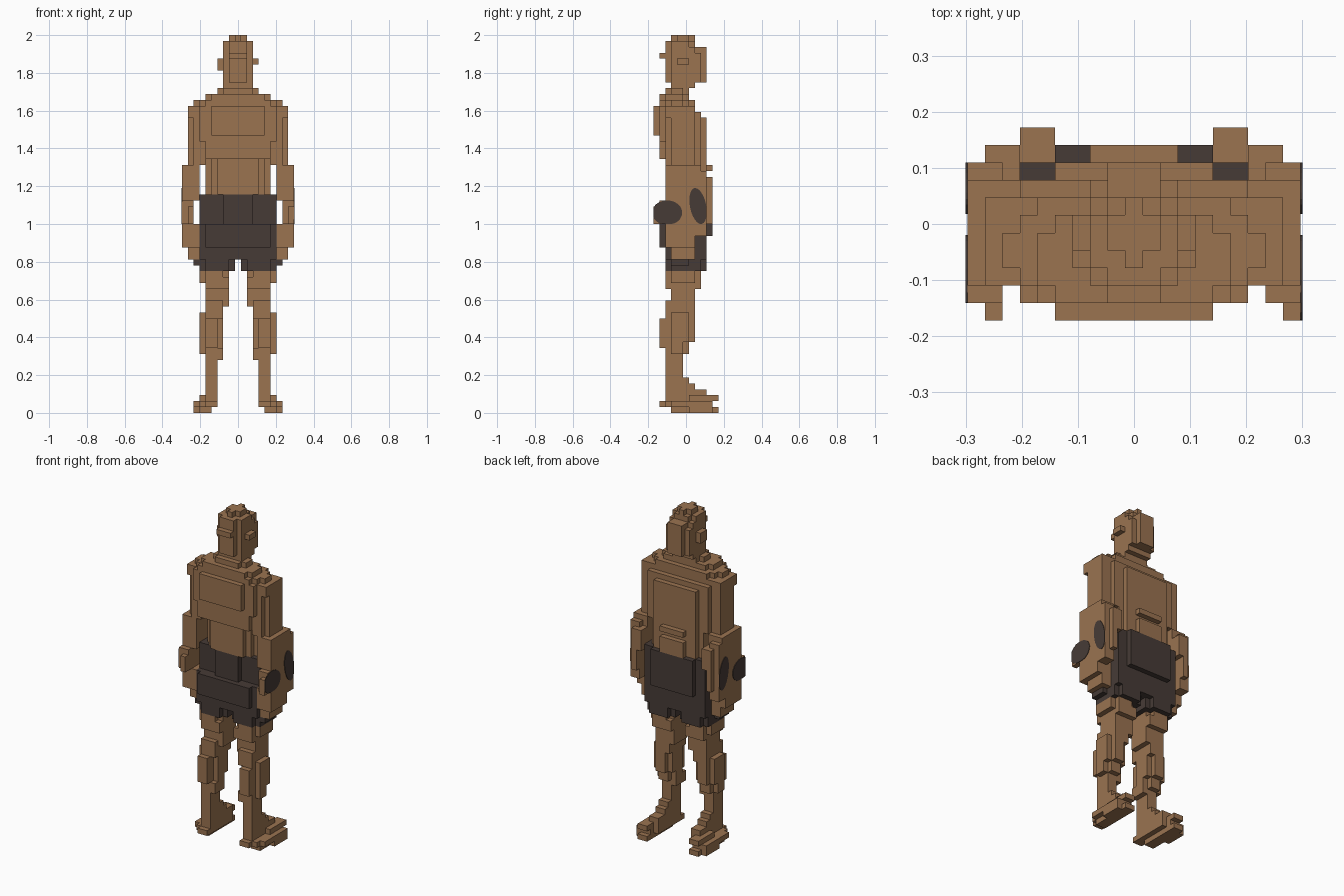
import bpy, bmesh
from math import cos, sin, pi
from mathutils import Vector

if "Cube" in bpy.data.objects:
    bpy.data.objects.remove(bpy.data.objects["Cube"], do_unlink=True)

UNIT = 1 / 32  # edge of one block


def make_material(name, colour):
    mat = bpy.data.materials.new(name)
    mat.use_nodes = True
    mat.diffuse_color = (*colour, 1)
    mat.node_tree.nodes["Principled BSDF"].inputs["Base Color"].default_value = (*colour, 1)
    return mat


skin = make_material("warm_brown_skin", (0.325, 0.172, 0.081))
cloth = make_material("dark_cloth", (0.062, 0.044, 0.037))


def slab(x, y, z, cut=0):
    """Block cells in inclusive ranges, with stepped vertical corners."""
    cells = set()
    for i in range(x[0], x[1] + 1):
        for j in range(y[0], y[1] + 1):
            inset = min(i - x[0], x[1] - i) + min(j - y[0], y[1] - j)
            if inset >= cut:
                cells.update((i, j, k) for k in range(z[0], z[1] + 1))
    return cells


def wide(half, y, z, cut=0):
    return slab((-half, half), y, z, cut)


def finish(name, mat, bm):
    mesh = bpy.data.meshes.new(name)
    bm.to_mesh(mesh)
    bm.free()
    mesh.materials.append(mat)
    bpy.context.collection.objects.link(bpy.data.objects.new(name, mesh))


def build(name, mat, cells, side=1):
    """Skin a set of cells with only its outer faces."""
    cells = {(i * side, j, k) for i, j, k in cells}
    bm = bmesh.new()
    for cell in cells:
        centre = Vector((cell[0], cell[1], cell[2] + 0.5))
        for axis in range(3):
            for sign in (-1, 1):
                near = list(cell)
                near[axis] += sign
                if tuple(near) in cells:
                    continue
                n, u = Vector((0, 0, 0)), Vector((0, 0, 0))
                n[axis], u[(axis + 1) % 3] = sign / 2, 0.5
                v = n.cross(u) * 2
                bm.faces.new([bm.verts.new((centre + n + a * u + b * v) * UNIT)
                              for a, b in ((-1, -1), (1, -1), (1, 1), (-1, 1))])
    bmesh.ops.remove_doubles(bm, verts=bm.verts, dist=UNIT / 10)
    bmesh.ops.dissolve_limit(bm, angle_limit=0.01, verts=bm.verts, edges=bm.edges)
    finish(name, mat, bm)


# Head, with stepped crown, jaw, ears and neck
head = wide(1, y=(-2, 1), z=(63, 63), cut=1)
head |= wide(2, y=(-3, 1), z=(62, 62), cut=1)
head |= wide(2, y=(-3, 2), z=(57, 61), cut=1)
head |= wide(1, y=(2, 3), z=(56, 61))
head |= wide(2, y=(0, 2), z=(56, 60))
head |= wide(1, y=(-4, -3), z=(60, 60))
head |= slab(x=(-3, -3), y=(-1, 0), z=(58, 59))
head |= slab(x=(3, 3), y=(-1, 0), z=(59, 59))
head |= wide(2, y=(-3, 1), z=(56, 56), cut=1)
head |= wide(2, y=(-2, 1), z=(55, 55))
head |= wide(2, y=(-2, 0), z=(54, 54))
build("head", skin, head)

# Shoulders, chest, upper back and waist
torso = wide(3, y=(-3, 0), z=(54, 54), cut=1)
torso |= wide(5, y=(-4, 0), z=(53, 53), cut=1)
torso |= wide(7, y=(-4, 1), z=(52, 52), cut=2)
torso |= wide(6, y=(-4, 1), z=(46, 51))
torso |= wide(6, y=(-4, 1), z=(43, 45), cut=1)
torso |= wide(4, y=(-5, -4), z=(47, 51))
torso |= wide(6, y=(0, 2), z=(42, 50))
torso |= wide(4, y=(0, 3), z=(42, 49))
torso |= wide(5, y=(-2, 3), z=(37, 42), cut=1)
torso |= wide(3, y=(-3, -2), z=(37, 42))
torso |= wide(2, y=(3, 4), z=(37, 39))
torso |= wide(2, y=(3, 4), z=(41, 41))
build("torso", skin, torso)

# Shorts, with seat, back panel, hips and separate leg hems
shorts = wide(6, y=(-2, 3), z=(26, 36))
shorts |= wide(6, y=(-3, 3), z=(26, 31))
shorts |= wide(5, y=(-4, -3), z=(28, 31))
shorts |= wide(2, y=(-3, -2), z=(32, 36))
shorts |= wide(4, y=(3, 4), z=(30, 36))
shorts |= wide(7, y=(-2, 0), z=(25, 25)) - wide(6, y=(-2, 0), z=(25, 25))
for s in (-1, 1):
    hem = slab(x=(1, 6), y=(-3, 3), z=(24, 25), cut=1)
    shorts |= {(i * s, j, k) for i, j, k in hem}
build("shorts", cloth, shorts)

# One arm: shoulder, upper arm, broad forearm, elbow and hand
arm = slab(x=(6, 8), y=(-3, 1), z=(50, 51))
arm |= slab(x=(7, 8), y=(-2, 1), z=(42, 50))
arm |= slab(x=(6, 7), y=(-3, 1), z=(42, 50))
arm |= slab(x=(7, 9), y=(-3, 2), z=(36, 41))
arm |= slab(x=(8, 9), y=(-3, 3), z=(30, 40))
arm |= slab(x=(7, 8), y=(2, 4), z=(36, 39))
arm |= slab(x=(8, 8), y=(3, 4), z=(32, 36))
arm |= slab(x=(8, 9), y=(-4, -2), z=(32, 35))
arm |= slab(x=(7, 9), y=(-3, 1), z=(28, 31))
arm |= slab(x=(7, 8), y=(-2, 1), z=(26, 27))

# One leg: thigh, knee, calf and shin
leg = slab(x=(2, 6), y=(-3, 2), z=(22, 23), cut=1)
leg |= slab(x=(2, 5), y=(-3, 2), z=(21, 22))
leg |= slab(x=(2, 5), y=(-2, 1), z=(18, 21))
leg |= slab(x=(3, 5), y=(-3, 1), z=(16, 18))
leg |= slab(x=(3, 6), y=(-3, 1), z=(12, 16), cut=1)
leg |= slab(x=(3, 6), y=(-3, 0), z=(10, 13), cut=1)
leg |= slab(x=(4, 5), y=(-4, -3), z=(11, 15))
leg |= slab(x=(3, 5), y=(-3, -1), z=(9, 10))
leg |= slab(x=(4, 5), y=(-3, -1), z=(3, 9))

# One foot: stepped instep, sole, heel and toes
foot = slab(x=(4, 5), y=(-3, 0), z=(2, 5))
foot |= slab(x=(4, 5), y=(-2, 1), z=(2, 4))
foot |= slab(x=(4, 5), y=(-2, 3), z=(2, 3))
foot |= slab(x=(5, 6), y=(1, 5), z=(2, 2))
foot |= slab(x=(4, 7), y=(-3, 4), z=(1, 1), cut=1)
foot |= slab(x=(4, 5), y=(-4, -3), z=(1, 1))
foot |= slab(x=(5, 6), y=(-2, 5), z=(0, 0))
foot |= slab(x=(7, 7), y=(1, 4), z=(0, 1))


def patch(name, side, back, y, z, ry, rz, lean=0):
    """Thin dark oval on a forearm's outer face, trimmed to the arm's edges."""
    bm = bmesh.new()
    verts = []
    for step in range(24):
        a = step * pi / 12
        p, q = ry * cos(a), rz * sin(a)
        py = y + p * cos(lean) - q * sin(lean)
        pz = z + p * sin(lean) + q * cos(lean)
        py = min(max(py, back), 3.5 * UNIT)
        verts.append(bm.verts.new((side * 9.5 * UNIT, py, max(pz, 1))))
    bmesh.ops.remove_doubles(bm, verts=verts, dist=0.001)
    face = bm.faces.new([v for v in verts if v.is_valid])
    lid = bmesh.ops.extrude_face_region(bm, geom=[face], use_keep_orig=True)
    for v in lid["geom"]:
        if isinstance(v, bmesh.types.BMVert):
            v.co.x += side * 0.003
    bmesh.ops.recalc_face_normals(bm, faces=bm.faces)
    finish(name, cloth, bm)


# The elbow tip sits further out on the left arm than on the right
for label, s, tip in (("left", 1, 9), ("right", -1, 8)):
    elbow = slab(x=(tip, tip), y=(-5, -4), z=(32, 34))
    back = -5.5 * UNIT if tip == 9 else -4.5 * UNIT
    build(label + "_arm", skin, arm | elbow, s)
    build(label + "_leg", skin, leg, s)
    build(label + "_foot", skin, foot, s)
    patch(label + "_elbow_patch", s, back, y=-0.1, z=1.06, ry=0.08, rz=0.065)
    patch(label + "_forearm_patch", s, back, y=0.064, z=1.095, ry=0.043, rz=0.097, lean=0.2)
